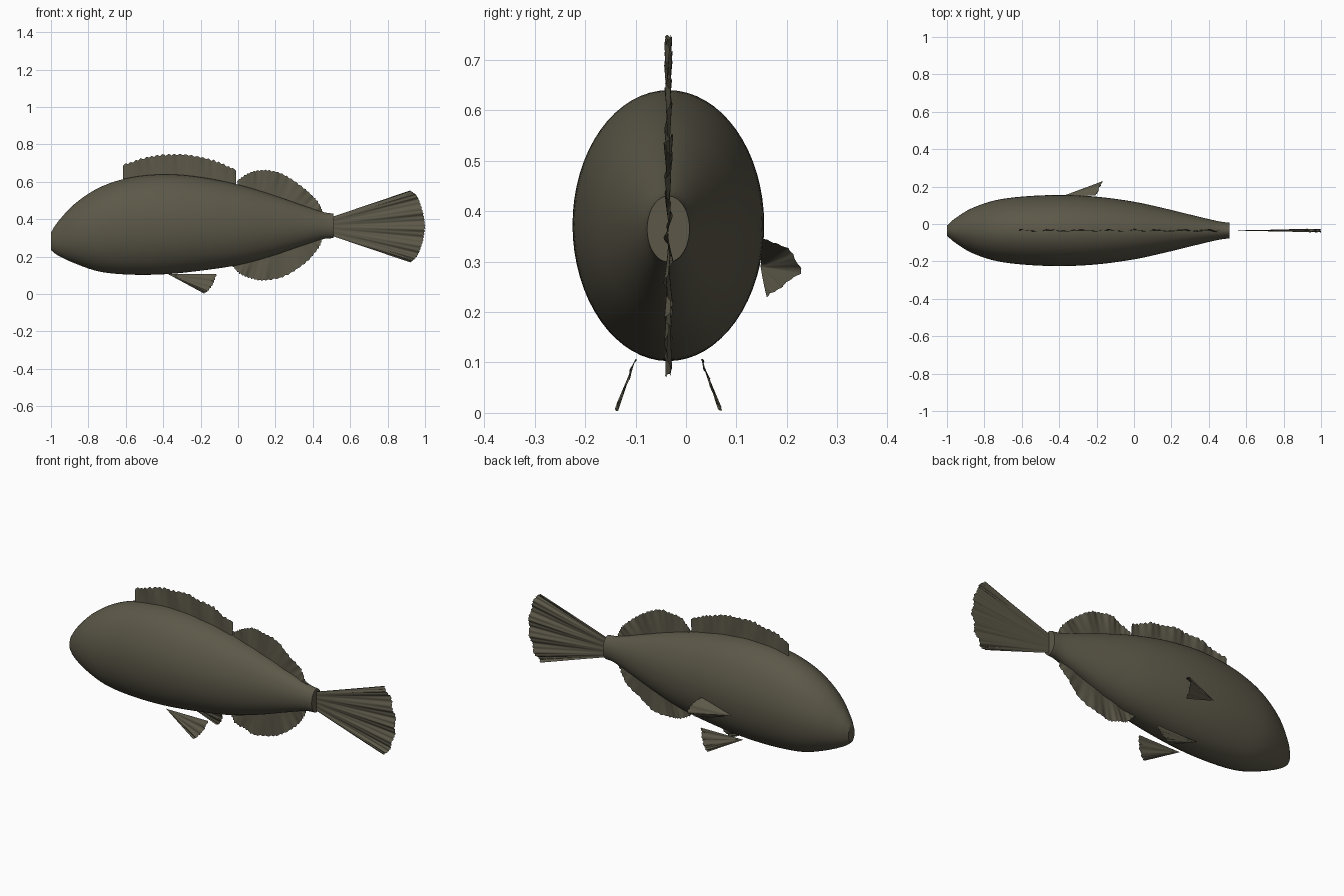
import bpy, bmesh, math, random
from mathutils import Vector

random.seed(4)
cube = bpy.data.objects.get("Cube")
if cube:
    bpy.data.objects.remove(cube, do_unlink=True)

MID = -0.035  # y of the fish's own mirror plane

olive = bpy.data.materials.new("dull olive")
olive.use_nodes = True
colour = (0.107, 0.098, 0.066, 1)
olive.diffuse_color = colour
bsdf = olive.node_tree.nodes["Principled BSDF"]
bsdf.inputs["Base Color"].default_value = colour
bsdf.inputs["Roughness"].default_value = 0.8


def sample(points, t):
    """Smooth curve through the points, t from 0 to 1."""
    p = [Vector(q) for q in points]
    f = t * (len(p) - 1)
    i = min(int(f), len(p) - 2)
    u = f - i
    b, c = p[i], p[i + 1]
    a = p[i - 1] if i > 0 else 2 * b - c
    d = p[i + 2] if i + 2 < len(p) else 2 * c - b
    return 0.5 * (2 * b + (c - a) * u + (2 * a - 5 * b + 4 * c - d) * u ** 2
                  + (3 * b - a - 3 * c + d) * u ** 3)


def finish(bm, name, angle):
    mesh = bpy.data.meshes.new(name)
    bm.to_mesh(mesh)
    bm.free()
    mesh.materials.append(olive)
    obj = bpy.data.objects.new(name, mesh)
    bpy.context.collection.objects.link(obj)
    bpy.ops.object.select_all(action="DESELECT")
    obj.select_set(True)
    bpy.context.view_layer.objects.active = obj
    bpy.ops.object.shade_smooth_by_angle(angle=math.radians(angle))
    return obj


def make_body():
    # stations: x, top z, bottom z, half width
    stations = [(-1, .33, .235, .027), (-.96, .39, .205, .062), (-.87, .485, .163, .118),
                (-.74, .57, .12, .162), (-.58, .622, .104, .183), (-.39, .64, .106, .19),
                (-.2, .625, .125, .181), (0, .585, .155, .154), (.17, .535, .2, .117),
                (.33, .48, .254, .078), (.45, .44, .293, .05), (.51, .43, .299, .042)]
    bm = bmesh.new()
    rings, sides, steps = [], 64, 60
    for k in range(steps + 1):
        x, top, low, half = (sample([s[:3] for s in stations], k / steps)[:]
                             + (sample([(s[3], 0, 0) for s in stations], k / steps).x,))
        ring = []
        for j in range(sides):
            a = 2 * math.pi * j / sides
            ring.append(bm.verts.new((x, MID + half * math.cos(a),
                                      (top + low) / 2 + (top - low) / 2 * math.sin(a))))
        rings.append(ring)
    for r, s in zip(rings, rings[1:]):
        for j in range(sides):
            n = (j + 1) % sides
            bm.faces.new((r[j], r[n], s[n], s[j]))
    bm.faces.new(rings[0])
    bm.faces.new(rings[-1])
    bmesh.ops.recalc_face_normals(bm, faces=bm.faces)
    finish(bm, "body", 40)


def make_fin(name, root, edge, rays=60, teeth=20, ragged=.012, wave=.006, folds=4):
    """Thin rippled sheet from a root curve to a ragged outer edge."""
    bm = bmesh.new()
    rows, grid = 6, []
    for k in range(rays + 1):
        t = k / rays
        a, b = sample(root, t), sample(edge, t)
        notch = ragged * (abs((t * teeth) % 1 - .5) * 2 * .7 + random.random() * .3)
        b -= (b - a).normalized() * notch
        column = []
        for r in range(rows + 1):
            s = r / rows
            p = a.lerp(b, s)
            p.y += wave * s * (math.sin(2 * math.pi * folds * t + s)
                               + .4 * s * math.sin(2 * math.pi * folds * 3.3 * t))
            column.append(bm.verts.new(p))
        grid.append(column)
    for c, d in zip(grid, grid[1:]):
        for r in range(rows):
            bm.faces.new((c[r], d[r], d[r + 1], c[r + 1]))
    bmesh.ops.remove_doubles(bm, verts=bm.verts, dist=1e-5)
    return finish(bm, name, 50)


def flat(*points):
    """Points on the mirror plane from x, z pairs."""
    return [(x, MID, z) for x, z in points]


make_body()

# fins along the back and belly, rooted inside the body
make_fin("front_dorsal_fin", flat((-.615, .58), (-.3, .6), (-.01, .55)),
         flat((-.615, .695), (-.47, .74), (-.31, .752), (-.15, .725), (-.01, .67)),
         rays=84, teeth=21)
make_fin("rear_dorsal_fin", flat((.0, .55), (.2, .49), (.44, .4)),
         flat((-.005, .61), (.065, .653), (.15, .666), (.25, .64), (.36, .565),
              (.43, .495), (.458, .435)), rays=104, teeth=26, ragged=.008)
make_fin("anal_fin", flat((.0, .2), (.2, .25), (.44, .33)),
         flat((-.035, .15), (.01, .105), (.07, .08), (.14, .07), (.25, .092),
              (.36, .162), (.43, .24), (.458, .3)), rays=104, teeth=26, ragged=.008)

# tail fan
make_fin("tail_fin", flat((.49, .408), (.49, .362), (.49, .315)),
         flat((.925, .555), (.962, .52), (.99, .44), (1.002, .36), (.99, .28),
              (.962, .205), (.925, .168)), rays=120, teeth=30, ragged=.006, wave=.007, folds=5)

# pair of small belly fins
for side, label in ((1, "left"), (-1, "right")):
    tip = (-.375, MID + side * .065, .107)
    make_fin("pelvic_fin_" + ("back" if side > 0 else "front"), [tip, tip],
             [(-.112, MID + side * .066, .107), (-.13, MID + side * .084, .055),
              (-.16, MID + side * .1, .015), (-.18, MID + side * .104, .002)],
             rays=36, teeth=9, ragged=.006, wave=.003)

# single curved side fin
hinge = (-.385, .148, .29)
make_fin("pectoral_fin", [hinge, hinge],
         [(-.2, .15, .347), (-.18, .2, .327), (-.165, .228, .283),
          (-.185, .19, .25), (-.195, .157, .226)],
         rays=40, teeth=10, ragged=.008, wave=.003)
